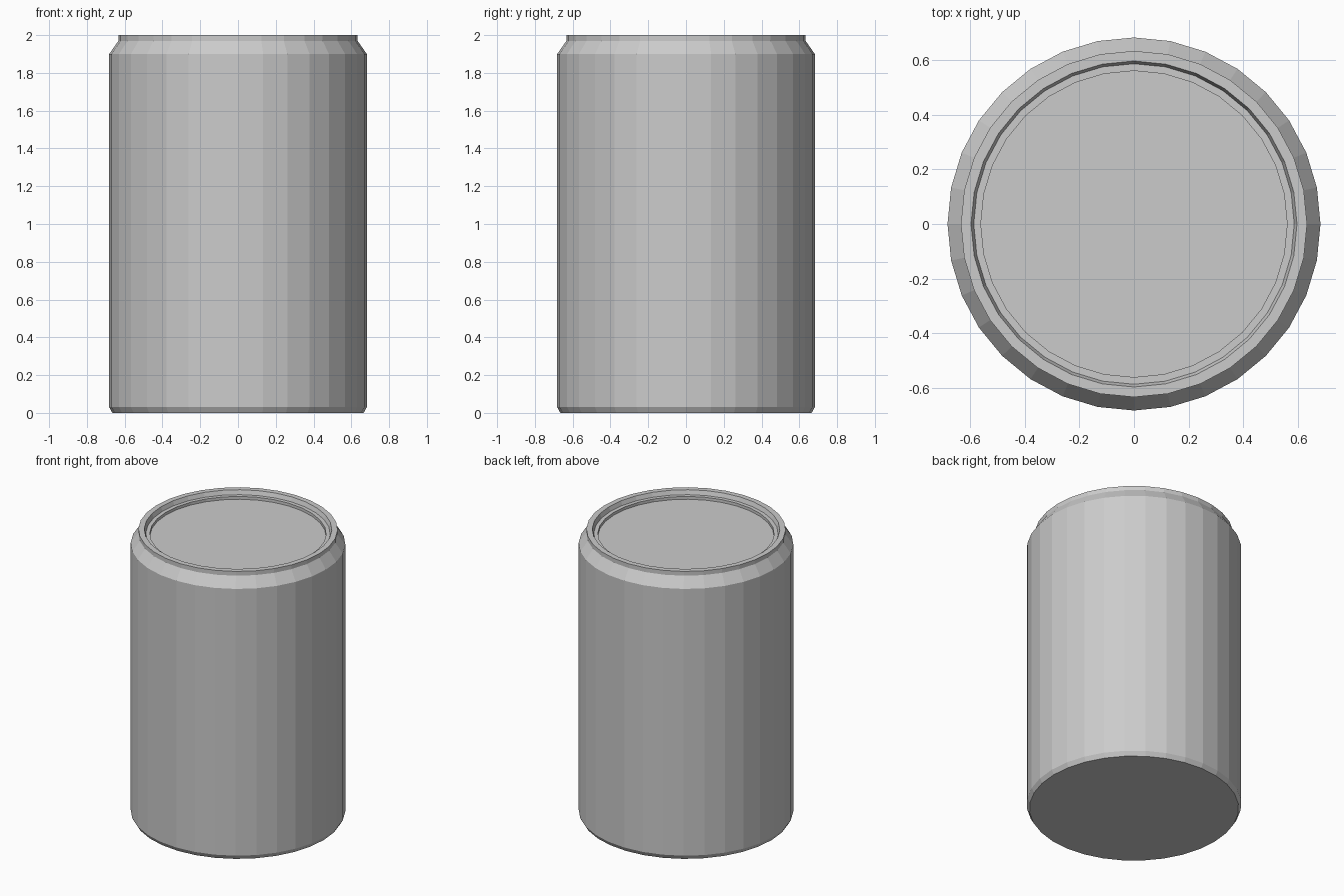
import bpy
import bmesh
from math import cos, sin, tau

SIDES = 32

cube = bpy.data.objects.get("Cube")
if cube:
    bpy.data.objects.remove(cube, do_unlink=True)

# Plain metal
metal = bpy.data.materials.new("grey_metal")
metal.use_nodes = True
GREY = (0.6, 0.6, 0.6, 1)
metal.diffuse_color = GREY
metal.node_tree.nodes["Principled BSDF"].inputs["Base Color"].default_value = GREY


def lathe(name, profile):
    """Spin a closed (radius, height) profile, capping both ends with flat discs."""
    bm = bmesh.new()
    rings = [[bm.verts.new((r * cos(tau * i / SIDES), r * sin(tau * i / SIDES), z))
              for i in range(SIDES)] for r, z in profile]
    for low, high in zip(rings, rings[1:]):
        for i in range(SIDES):
            j = (i + 1) % SIDES
            bm.faces.new((low[i], low[j], high[j], high[i]))
    bm.faces.new(rings[0][::-1])
    bm.faces.new(rings[-1])
    mesh = bpy.data.meshes.new(name)
    bm.to_mesh(mesh)
    bm.free()
    mesh.materials.append(metal)
    obj = bpy.data.objects.new(name, mesh)
    bpy.context.collection.objects.link(obj)
    return obj


# Can: bevelled base, straight wall, shoulder, rim and stepped recessed lid
lathe("can", [
    (0.665, 0), (0.682, 0.03), (0.682, 1.9),       # base and wall
    (0.633, 1.97), (0.633, 2), (0.596, 2),         # shoulder and rim
    (0.586, 1.97), (0.56, 1.97), (0.56, 1.95),     # lid seam and recess
])
